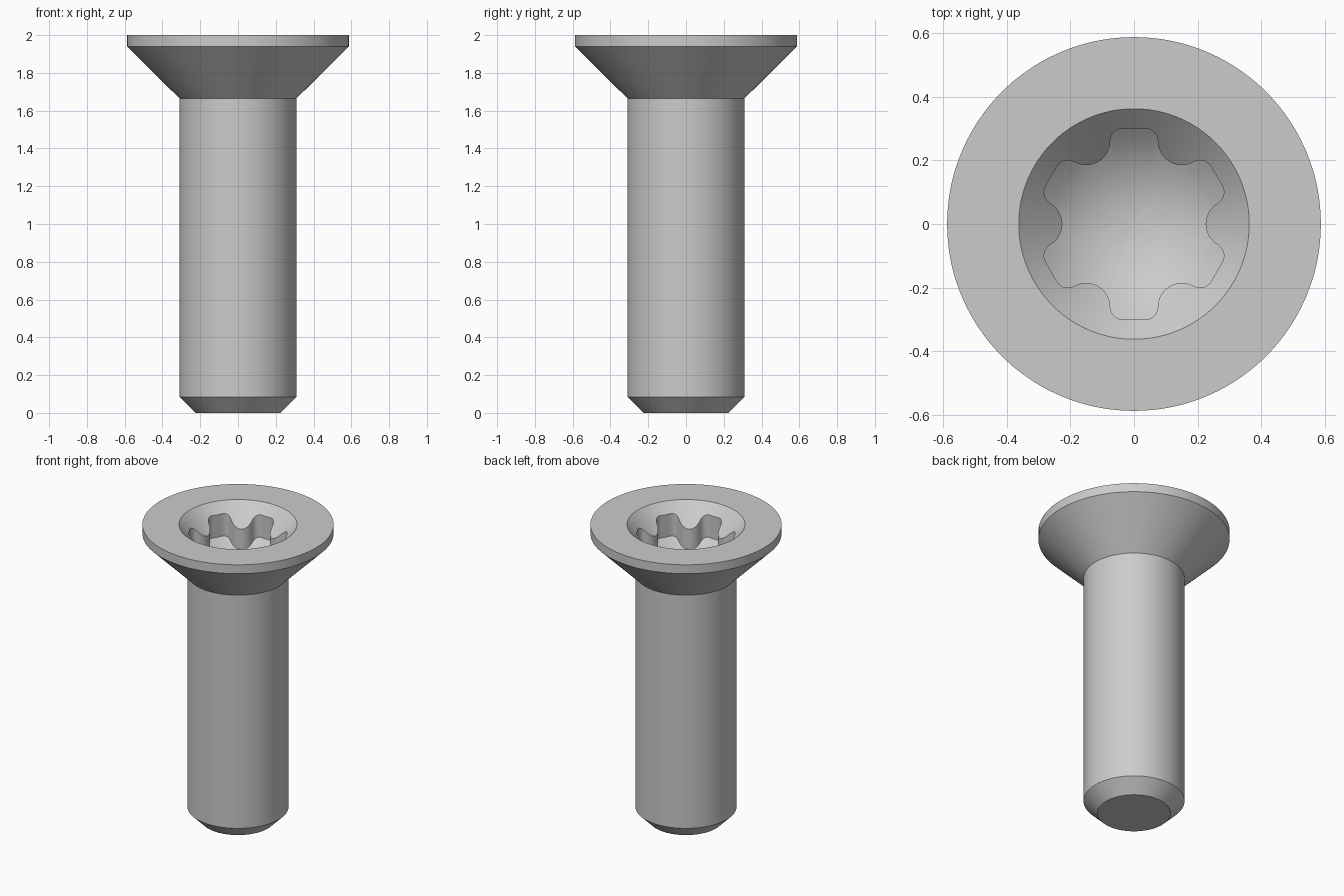
import bpy, bmesh
from math import sin, cos, pi, atan2, hypot, sqrt, radians

if "Cube" in bpy.data.objects:
    bpy.data.objects.remove(bpy.data.objects["Cube"])

steel = bpy.data.materials.new("steel_grey")
steel.diffuse_color = (0.6, 0.6, 0.6, 1)
steel.use_nodes = True
steel.node_tree.nodes["Principled BSDF"].inputs["Base Color"].default_value = steel.diffuse_color


def lobe_outline():
    """Polar (angle, radius) outline of the six-lobed drive socket."""
    half = [(0.30, 0.0), (0.30, 0.0175)]                 # flat lobe tip
    for i in range(6):                                   # rounded lobe corner
        a = pi / 2 * i / 5
        half.append((0.26 + 0.04 * cos(a), 0.035 + 0.04 * sin(a)))
    for i in range(1, 8):                                # inward bump
        a = pi / 3 * i / 7
        half.append((0.26 - 0.075 * sin(a), 0.15 - 0.075 * cos(a)))
    polar = [(atan2(t, u), hypot(u, t)) for u, t in half]
    sector = [(-a, r) for a, r in reversed(polar[1:-1])] + polar
    return [(a + pi / 6 + k * pi / 3, r) for k in range(6) for a, r in sector]


outline = lobe_outline()
bm = bmesh.new()


def ring(radius_z):
    """Ring of vertices; radius_z maps a socket radius to (radius, height)."""
    verts = []
    for a, s in outline:
        r, z = radius_z(s)
        verts.append(bm.verts.new((r * cos(a), r * sin(a), z)))
    return verts


def floor_z(r):
    """Spherical dish at the bottom of the socket."""
    return 2.08 - sqrt(0.42 ** 2 - r * r)


# Outside: tip, chamfer, shank, countersunk head, top rim
profile = [(0.225, 0), (0.31, 0.085), (0.31, 1.665), (0.587, 1.94),
           (0.587, 2.0), (0.362, 2.0)]
rings = [ring(lambda s, p=p: p) for p in profile]
# Drive recess: 45 degree cone, then lobed walls, then dished floor
rings.append(ring(lambda s: (s, 2.0 - (0.362 - s))))
for f in (1.0, 0.85, 0.7, 0.55, 0.4, 0.25, 0.1):
    rings.append(ring(lambda s, f=f: (s * f, floor_z(s * f))))

n = len(outline)
for lower, upper in zip(rings, rings[1:]):
    for i in range(n):
        j = (i + 1) % n
        bm.faces.new((lower[i], lower[j], upper[j], upper[i]))
bm.faces.new(list(reversed(rings[0])))                   # flat tip
centre = bm.verts.new((0, 0, floor_z(0)))                # middle of the floor
for i in range(n):
    bm.faces.new((rings[-1][i], rings[-1][(i + 1) % n], centre))
bmesh.ops.recalc_face_normals(bm, faces=bm.faces[:])

mesh = bpy.data.meshes.new("countersunk_screw")
bm.to_mesh(mesh)
bm.free()
mesh.materials.append(steel)
screw = bpy.data.objects.new("countersunk_screw", mesh)
bpy.context.collection.objects.link(screw)
bpy.context.view_layer.objects.active = screw
screw.select_set(True)
bpy.ops.object.shade_smooth_by_angle(angle=radians(30))
